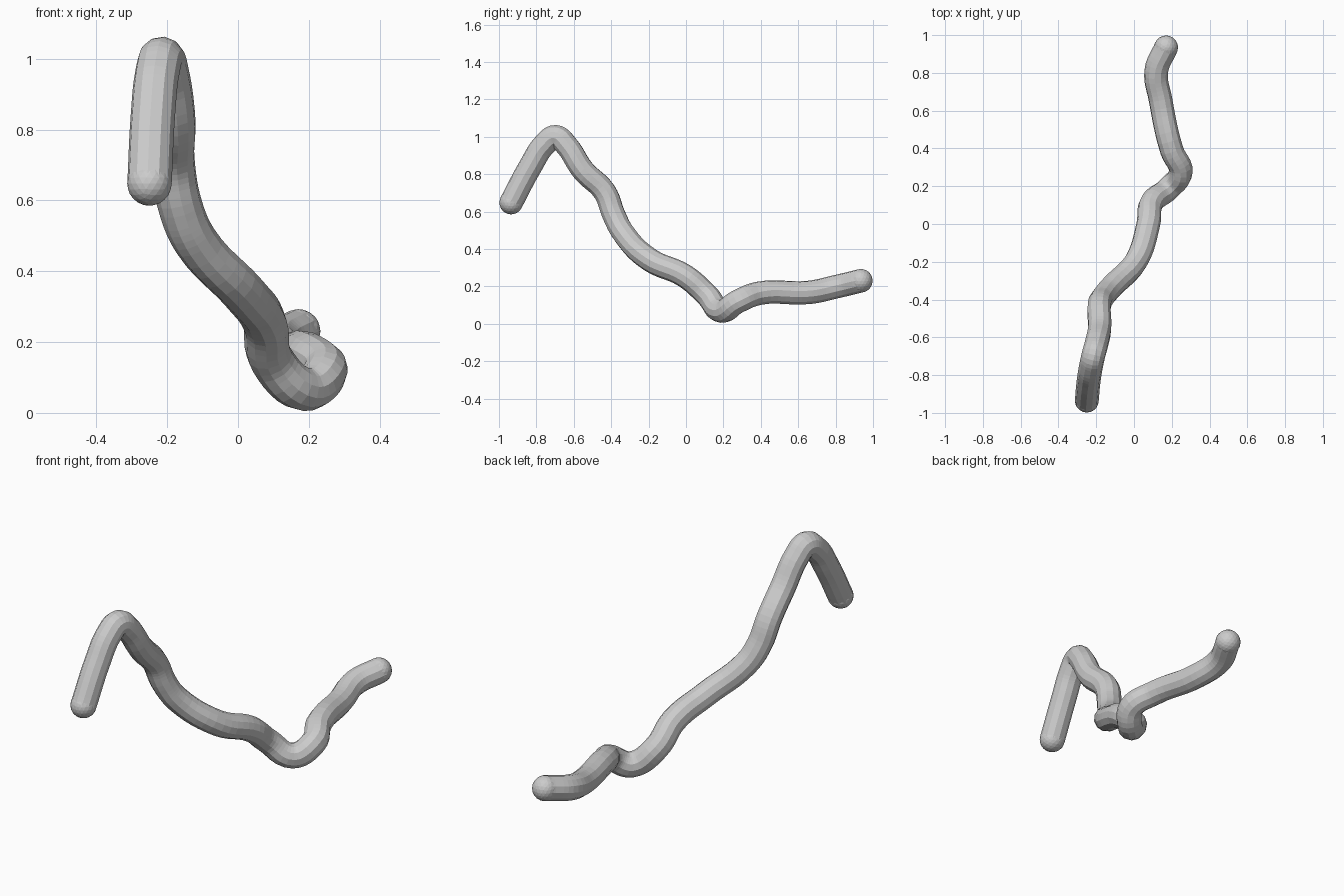
import bpy
import bmesh
from mathutils import Matrix

if "Cube" in bpy.data.objects:
    bpy.data.objects.remove(bpy.data.objects["Cube"], do_unlink=True)

RADIUS = 0.063

# Centre line of the bent tube, from the front tip to the back tip
PATH = [
    (-0.25, -0.935, 0.648), (-0.24, -0.83, 0.845), (-0.228, -0.755, 0.96),
    (-0.215, -0.695, 1.0), (-0.2, -0.64, 0.955), (-0.182, -0.55, 0.82),
    (-0.184, -0.435, 0.705), (-0.162, -0.385, 0.58), (-0.12, -0.335, 0.485),
    (0.015, -0.19, 0.34), (0.075, -0.005, 0.255), (0.095, 0.115, 0.15),
    (0.185, 0.19, 0.068), (0.247, 0.275, 0.118), (0.2, 0.39, 0.163),
    (0.14, 0.66, 0.168), (0.118, 0.81, 0.2), (0.17, 0.935, 0.23),
]

# Material
grey = bpy.data.materials.new("plain grey")
colour = (0.6, 0.6, 0.6, 1.0)
grey.use_nodes = True
grey.diffuse_color = colour
grey.node_tree.nodes["Principled BSDF"].inputs["Base Color"].default_value = colour

# Twelve-sided tube swept along a smooth curve
curve = bpy.data.curves.new("bent_tube", "CURVE")
curve.dimensions = "3D"
curve.bevel_depth = RADIUS
curve.bevel_resolution = 4
curve.resolution_u = 6
spline = curve.splines.new("BEZIER")
spline.bezier_points.add(len(PATH) - 1)
for point, co in zip(spline.bezier_points, PATH):
    point.co = co
    point.handle_left_type = point.handle_right_type = "AUTO"
spline.use_smooth = False
curve.materials.append(grey)
tube = bpy.data.objects.new("bent_tube", curve)
bpy.context.collection.objects.link(tube)
bpy.context.view_layer.objects.active = tube
tube.select_set(True)
bpy.ops.object.convert(target="MESH")


# Rounded ends
def round_end(name, centre):
    bm = bmesh.new()
    bmesh.ops.create_icosphere(bm, subdivisions=3, radius=RADIUS,
                               matrix=Matrix.Translation(centre))
    mesh = bpy.data.meshes.new(name)
    bm.to_mesh(mesh)
    bm.free()
    mesh.materials.append(grey)
    bpy.context.collection.objects.link(bpy.data.objects.new(name, mesh))


round_end("front_tip", PATH[0])
round_end("back_tip", PATH[-1])
